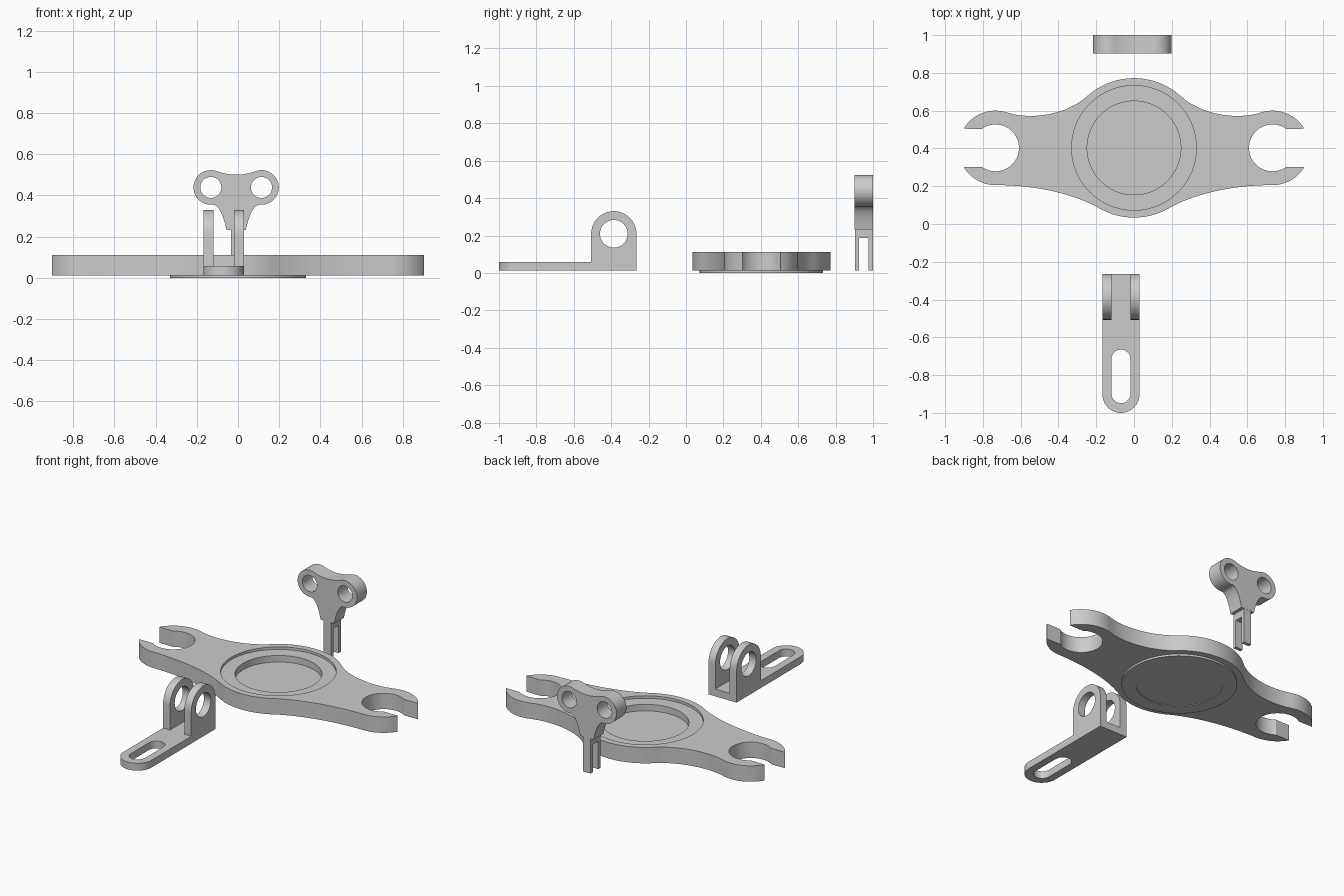
import bpy, bmesh
from math import sin, cos, radians, pi
from mathutils import Vector
from mathutils.geometry import interpolate_bezier

if "Cube" in bpy.data.objects:
    bpy.data.objects.remove(bpy.data.objects["Cube"])


def arc(cx, cy, r, a0, a1, n=24):
    return [(cx + r * cos(radians(a0 + (a1 - a0) * i / n)),
             cy + r * sin(radians(a0 + (a1 - a0) * i / n))) for i in range(n + 1)]


def circle(cx, cy, r, n=64):
    return arc(cx, cy, r, 0, 360, n)[:-1]


def bez(a, b, c, d, n=16):
    pts = interpolate_bezier(*[Vector((*p, 0)) for p in (a, b, c, d)], n + 1)
    return [(p.x, p.y) for p in pts]


def mirrored(pts, cx=0):
    """Close a right-hand half outline with its mirror image."""
    return pts + [(2 * cx - x, y) for x, y in reversed(pts)]


def finish(name, bm):
    bmesh.ops.remove_doubles(bm, verts=bm.verts, dist=1e-5)
    bmesh.ops.recalc_face_normals(bm, faces=bm.faces)
    me = bpy.data.meshes.new(name)
    bm.to_mesh(me)
    bm.free()
    ob = bpy.data.objects.new(name, me)
    bpy.context.collection.objects.link(ob)
    bpy.ops.object.select_all(action='DESELECT')
    ob.select_set(True)
    bpy.context.view_layer.objects.active = ob
    bpy.ops.object.shade_smooth_by_angle(angle=radians(30))
    return ob


def extrude(name, loops, axis, lo, hi):
    """Extrude a flat outline (first loop) with holes (other loops) along an axis."""
    cu = bpy.data.curves.new(name + "_profile", 'CURVE')
    cu.dimensions = '2D'
    cu.fill_mode = 'BOTH'
    cu.extrude = (hi - lo) / 2
    for pts in loops:
        clean = [p for i, p in enumerate(pts)
                 if (Vector(p) - Vector(pts[i - 1])).length > 1e-5]
        sp = cu.splines.new('POLY')
        sp.points.add(len(clean) - 1)
        for q, p in zip(sp.points, clean):
            q.co = (*p, 0, 1)
        sp.use_cyclic_u = True
    tmp = bpy.data.objects.new(name + "_profile", cu)
    bpy.context.collection.objects.link(tmp)
    bpy.context.view_layer.update()
    dg = bpy.context.evaluated_depsgraph_get()
    bm = bmesh.new()
    bm.from_mesh(tmp.evaluated_get(dg).to_mesh())
    bpy.data.objects.remove(tmp)
    mid = (lo + hi) / 2
    for v in bm.verts:
        a, b, w = v.co.x, v.co.y, v.co.z + mid
        v.co = {'z': (a, b, w), 'x': (w, a, b), 'y': (a, w, b)}[axis]
    return finish(name, bm)


# Winged plate with open hooks at both ends
Z0 = 0.012
CY, HX = 0.403, 0.733
half = arc(0, CY, 0.369, 90, 48)
half += bez(half[-1], (0.355, 0.58), (0.54, 0.548), (HX - 0.061, CY + 0.187))
half += arc(HX, CY, 0.197, 108, 31)
half += arc(HX, CY, 0.124, 54, 306, 40)
half += arc(HX, CY, 0.197, -31, -90)
half += bez(half[-1], (0.49, 0.206), (0.297, 0.148), (0.1845, CY - 0.3196))
half += arc(0, CY, 0.369, -60, -90)
extrude("winged_plate", [mirrored(half), circle(0, CY, 0.33, 96)], 'z', Z0, 0.112)

# Round centre cup, slightly sunk on top and proud underneath
bm = bmesh.new()
prof = [(0, 0.055), (0.248, 0.055), (0.248, 0.096), (0.33, 0.096),
        (0.33, 0), (0.248, 0), (0.248, 0.004), (0, 0.004)]
vs = [bm.verts.new((r, CY, z)) for r, z in prof]
es = [bm.edges.new(p) for p in zip(vs, vs[1:])]
bmesh.ops.spin(bm, geom=vs + es, cent=(0, CY, 0), axis=(0, 0, 1),
               angle=2 * pi, steps=96)
finish("centre_cup", bm)

# Clevis bracket: slotted base
BX, BR = -0.069, 0.098
base = [(BX + BR, -0.265), (BX - BR, -0.265)] + arc(BX, -1 + BR, BR, 180, 360, 32)
slot = arc(BX, -0.715, 0.05, 0, 180) + arc(BX, -0.898, 0.05, 180, 360)
extrude("bracket_base", [base, slot], 'z', Z0, 0.058)

# Clevis bracket: two round-topped cheeks with pin holes
cheek = [(-0.507, 0.058), (-0.265, 0.058)] + arc(-0.386, 0.209, 0.121, 0, 180, 40)
for side, x in (("left", BX - BR), ("right", BX + BR - 0.048)):
    extrude(side + "_bracket_cheek", [cheek, circle(-0.386, 0.209, 0.074)],
            'x', x, x + 0.048)

# Key bow with two lobes
KX, DX, KZ, KR = -0.009, 0.123, 0.439, 0.084
lobe = arc(KX + DX, KZ, KR, 110, -95, 40)
bow = bez((KX, 0.501), (KX + 0.035, 0.501), (KX + 0.066, 0.508), lobe[0], 10)
bow += lobe
bow += bez(lobe[-1], (KX + 0.08, 0.358), (KX + 0.056, 0.28), (KX + 0.047, 0.232))
extrude("key_bow", [mirrored(bow, KX), circle(KX + DX, KZ, 0.051),
                    circle(KX - DX, KZ, 0.051)], 'y', 0.902, 1.0)

# Forked key shaft
fork = [(0.903, 0.232), (0.903, Z0), (0.924, Z0), (0.924, 0.187),
        (0.977, 0.187), (0.977, Z0), (0.999, Z0), (0.999, 0.232)]
extrude("key_fork", [fork], 'x', KX - 0.026, KX + 0.026)
